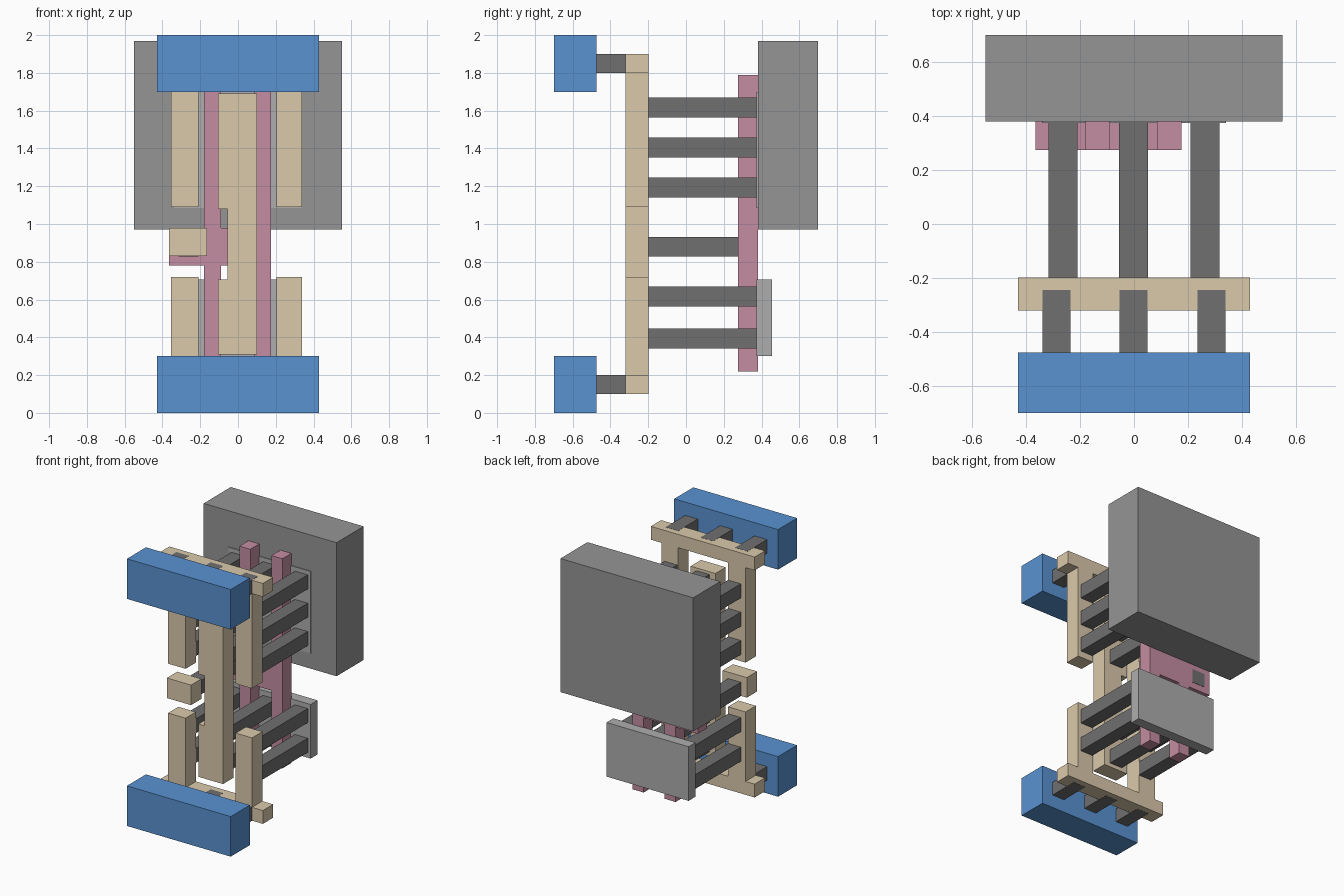
import bpy, bmesh

if "Cube" in bpy.data.objects:
    bpy.data.objects.remove(bpy.data.objects["Cube"])


def material(name, rgb):
    m = bpy.data.materials.new(name)
    m.diffuse_color = (*rgb, 1)
    m.use_nodes = True
    m.node_tree.nodes["Principled BSDF"].inputs["Base Color"].default_value = m.diffuse_color
    return m


BLUE = material("rail_blue", (0.10, 0.29, 0.64))
BEIGE = material("interconnect_beige", (0.71, 0.59, 0.41))
PINK = material("gate_pink", (0.56, 0.27, 0.36))
DARK = material("contact_dark", (0.16, 0.16, 0.16))
WELL = material("well_grey", (0.30, 0.30, 0.30))
LIGHT = material("diffusion_grey", (0.42, 0.42, 0.42))


def prism(name, outline, y0, y1, mat):
    """Extrude an x-z outline from y0 to y1."""
    bm = bmesh.new()
    face = bm.faces.new([bm.verts.new((x, y0, z)) for x, z in outline])
    ext = bmesh.ops.extrude_face_region(bm, geom=[face])
    verts = [v for v in ext["geom"] if isinstance(v, bmesh.types.BMVert)]
    bmesh.ops.translate(bm, verts=verts, vec=(0, y1 - y0, 0))
    bmesh.ops.recalc_face_normals(bm, faces=bm.faces)
    me = bpy.data.meshes.new(name)
    bm.to_mesh(me)
    bm.free()
    me.materials.append(mat)
    ob = bpy.data.objects.new(name, me)
    bpy.context.collection.objects.link(ob)
    return ob


def box(name, x0, x1, y0, y1, z0, z1, mat):
    return prism(name, [(x0, z0), (x1, z0), (x1, z1), (x0, z1)], y0, y1, mat)


# Power rails, and short contacts sunk into the interconnect
for label, z, zc in (("lower", 0.0, 0.15), ("upper", 1.7, 1.85)):
    box(f"{label}_power_rail", -0.43, 0.43, -0.7, -0.475, z, z + 0.3, BLUE)
    for side, x in (("left", -0.287), ("middle", -0.002), ("right", 0.287)):
        box(f"{label}_rail_contact_{side}", x - 0.052, x + 0.052,
            -0.475, -0.245, zc - 0.051, zc + 0.051, DARK)

# Forked supply interconnects: outer edge, bar edge, leg tips
for label, outer, bar, tip in (("lower", 0.10, 0.20, 0.72), ("upper", 1.90, 1.80, 1.09)):
    prism(f"{label}_supply_fork",
          [(-0.43, outer), (0.43, outer), (0.43, bar), (0.34, bar), (0.34, tip),
           (0.205, tip), (0.205, bar), (-0.21, bar), (-0.21, tip),
           (-0.355, tip), (-0.355, bar), (-0.43, bar)], -0.32, -0.198, BEIGE)

# Output strip with a side notch, and the input pad
prism("output_strip", [(-0.105, 0.31), (0.1, 0.31), (0.1, 1.69), (-0.105, 1.69),
                       (-0.105, 1.08), (-0.055, 1.08), (-0.055, 0.705), (-0.105, 0.705)],
      -0.32, -0.198, BEIGE)
box("input_pad", -0.365, -0.165, -0.32, -0.198, 0.83, 0.98, BEIGE)

# Long contacts down to the diffusion regions
for row, z in enumerate((0.393, 0.615, 1.192, 1.404, 1.616)):
    for side, x in (("left", -0.263), ("middle", -0.002), ("right", 0.263)):
        box(f"contact_{row}_{side}", x - 0.053, x + 0.053, -0.198, 0.376,
            z - 0.053, z + 0.053, DARK)
box("input_contact", -0.316, -0.21, -0.198, 0.382, 0.828, 0.932, DARK)

# Gate: two fingers joined by a crossbar with a tab
prism("gate", [(-0.18, 0.22), (-0.09, 0.22), (-0.09, 0.78), (0.085, 0.78),
               (0.085, 0.22), (0.175, 0.22), (0.175, 1.79), (0.085, 1.79),
               (0.085, 0.98), (-0.09, 0.98), (-0.09, 1.79), (-0.18, 1.79),
               (-0.18, 0.98), (-0.365, 0.98), (-0.365, 0.78), (-0.18, 0.78)],
      0.274, 0.38, PINK)

# Diffusion slabs and the well block
box("lower_diffusion", -0.34, 0.34, 0.374, 0.455, 0.30, 0.705, LIGHT)
box("upper_diffusion", -0.34, 0.34, 0.374, 0.455, 1.085, 1.70, LIGHT)
box("well_block", -0.55, 0.55, 0.38, 0.7, 0.97, 1.97, WELL)
